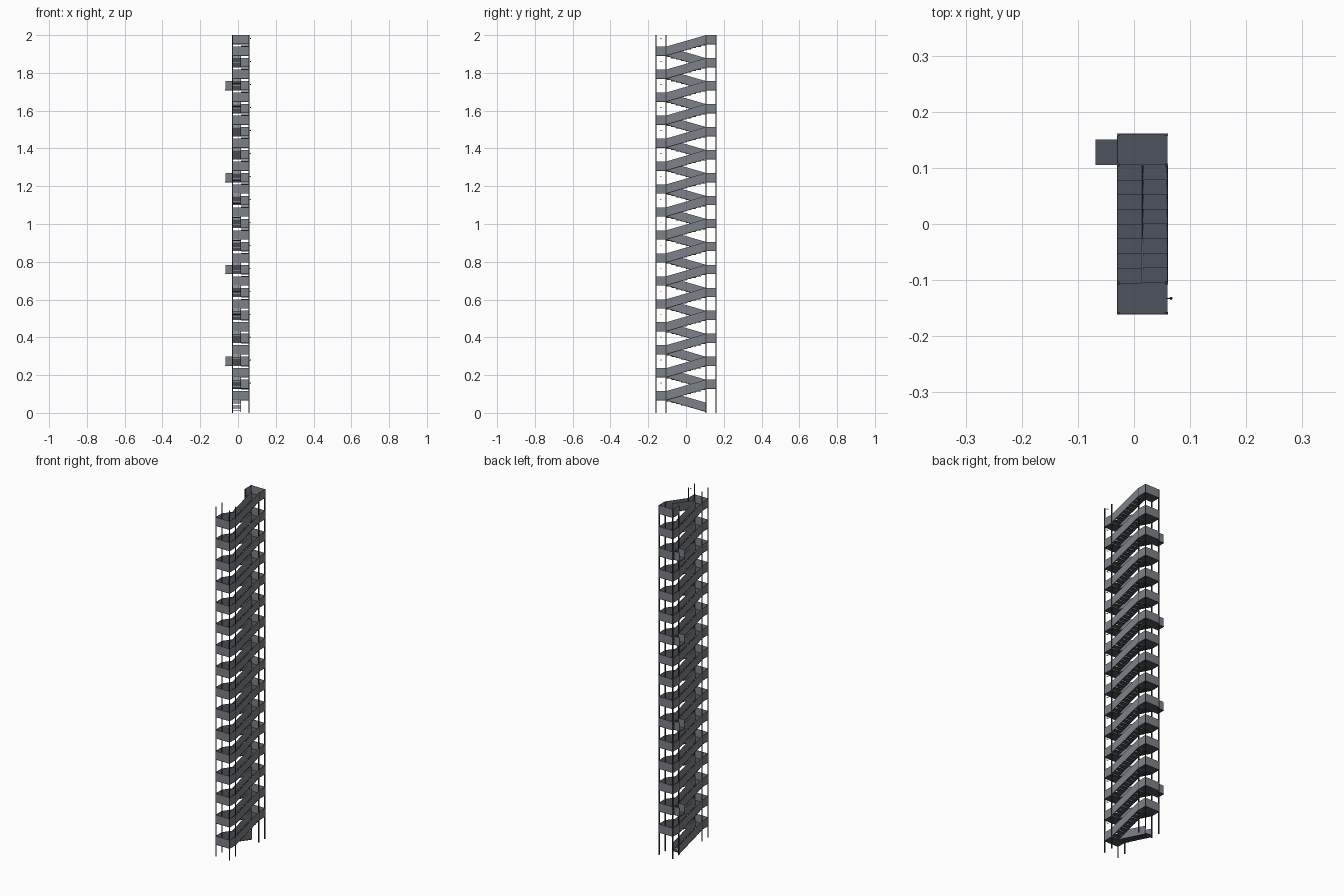
import bpy, bmesh
from mathutils import Matrix

if "Cube" in bpy.data.objects:
    bpy.data.objects.remove(bpy.data.objects["Cube"])

X0, XM, X1 = -0.03, 0.015, 0.06      # left side, stair divider, right side
YL, YE = 0.105, 0.161                # landing inner edge, outer edge
RISE, GROUND = 0.0608, 0.009         # height per flight, start level
H, T = 0.0454, 0.0014                # panel height and thickness
SLAB = 0.004                         # floor thickness
FLIGHTS, TREADS = 32, 8


def material(name, col):
    m = bpy.data.materials.new(name)
    m.diffuse_color = (*col, 1)
    m.use_nodes = True
    m.node_tree.nodes["Principled BSDF"].inputs["Base Color"].default_value = m.diffuse_color
    return m


PANEL = material("panel grey", (0.205, 0.22, 0.25))
FLOOR = material("floor slate", (0.073, 0.086, 0.11))
POST = material("frame dark", (0.045, 0.042, 0.037))


def part(name, mat):
    return [name, mat, bmesh.new()]


def box(p, x0, x1, y0, y1, z0, z1):
    size = Matrix.Diagonal((x1 - x0, y1 - y0, z1 - z0, 1))
    mid = Matrix.Translation(((x0 + x1) / 2, (y0 + y1) / 2, (z0 + z1) / 2))
    bmesh.ops.create_cube(p[2], size=1, matrix=mid @ size)


def sloped(p, x, ya, za, yb, zb, h, t):
    """Thin upright plate following a flight."""
    bm = p[2]
    f = bm.faces.new([bm.verts.new((x, y, z)) for y, z in
                      ((ya, za), (yb, zb), (yb, zb + h), (ya, za + h))])
    ext = bmesh.ops.extrude_face_region(bm, geom=[f], use_keep_orig=True)
    for v in ext["geom"]:
        if isinstance(v, bmesh.types.BMVert):
            v.co.x += t


def finish(p):
    name, mat, bm = p
    bmesh.ops.recalc_face_normals(bm, faces=bm.faces)
    me = bpy.data.meshes.new(name)
    bm.to_mesh(me)
    bm.free()
    me.materials.append(mat)
    bpy.context.collection.objects.link(bpy.data.objects.new(name, me))


landing = part("landing_floors", FLOOR)
tread = part("stair_treads", FLOOR)
guard = part("landing_guards", PANEL)
flight = part("flight_guards", PANEL)
stringer = part("stringers", POST)
balcony = part("door_bridge_floors", FLOOR)
balcony_guard = part("door_bridge_guards", PANEL)
post = part("posts", POST)
lamp = part("side_lamps", POST)

for i in range(FLIGHTS):
    z0 = GROUND + i * RISE
    z1 = z0 + RISE
    left = i % 2 == 0                 # left flights climb to the front
    s = -1 if left else 1             # climbing direction in y
    xa, xb = (X0, XM) if left else (XM, X1)

    # Open treads
    run = 2 * YL / TREADS
    for k in range(TREADS):
        y = s * (-YL + k * run)
        ya, yb = sorted((y, y + s * run))
        z = z0 + RISE * (k + 1) / (TREADS + 1)
        box(tread, xa + T, xb - T, ya, yb, z - 0.003, z)

    # Solid guards with a dark stringer below, on both sides of the flight
    for x in (xa, xb - T):
        sloped(flight, x, -s * YL, z0, s * YL, z1, H, T)
        sloped(stringer, x - 0.0004, -s * YL, z0 - SLAB, s * YL, z1 - SLAB,
               SLAB, T + 0.0008)

    # Landing at the top of the flight
    ya, yb = sorted((s * YL, s * YE))
    box(landing, X0, X1, ya, yb, z1 - SLAB, z1)
    yo = s * YE
    oa, ob = sorted((yo, yo - s * T))
    box(guard, X0, X1, oa, ob, z1, z1 + H)
    box(guard, X1 - T, X1, ya, yb, z1, z1 + H)

    # Bridge to the building on every fourth back landing
    if s == 1 and (i // 2) % 4 == 1:
        box(balcony, -0.069, X0, YL, 0.151, z1 - SLAB, z1)
        for y in (YL, 0.151 - T):
            box(balcony_guard, -0.066, X0, y, y + T, z1, z1 + H)
    else:
        box(guard, X0, X0 + T, ya, yb, z1, z1 + H)

    # Small lamp beside each front landing
    if left:
        z = z1 + 0.088
        box(lamp, X1 - 0.002, 0.066, -0.1335, -0.1315, z - 0.001, z + 0.001)
        bmesh.ops.create_icosphere(lamp[2], subdivisions=1, radius=0.003,
                                   matrix=Matrix.Translation((0.066, -0.1325, z)))

# Eight full-height posts, slightly proud of the guards
W = 0.005
for x in (X0 - 0.0005, X1 + 0.0005 - W):
    for y in (-YE - 0.0005, -YL - W / 2, YL - W / 2, YE + 0.0005 - W):
        box(post, x, x + W, y, y + W, 0, 2)

for p in (landing, tread, guard, flight, stringer, balcony, balcony_guard,
          post, lamp):
    finish(p)
